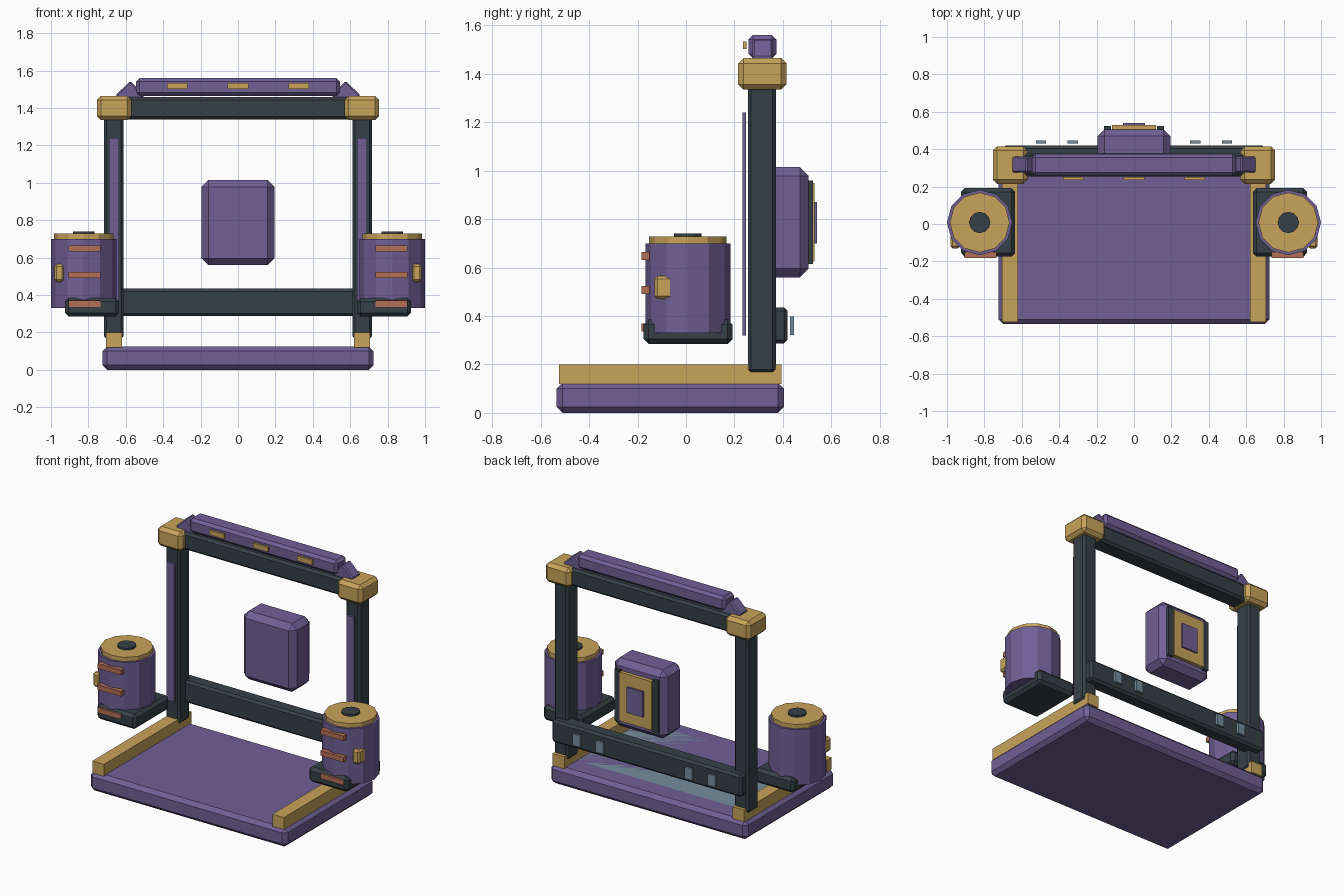
import bpy, math

if "Cube" in bpy.data.objects:
    bpy.data.objects.remove(bpy.data.objects["Cube"])

def material(name, rgb):
    m = bpy.data.materials.new(name)
    m.diffuse_color = (*rgb, 1)
    m.use_nodes = True
    m.node_tree.nodes["Principled BSDF"].inputs["Base Color"].default_value = m.diffuse_color
    return m

PURPLE = material("purple", (0.16, 0.115, 0.30))
DARK = material("dark slate", (0.036, 0.053, 0.062))
GOLD = material("gold", (0.58, 0.37, 0.105))
RUST = material("rust", (0.45, 0.16, 0.09))
TEAL = material("grey blue", (0.18, 0.27, 0.34))

def finish(name, mat, bevel=0):
    o = bpy.context.object
    o.name = name
    o.data.materials.append(mat)
    if bevel:
        b = o.modifiers.new("bevel", 'BEVEL')
        b.width, b.segments = bevel, 1
    return o

def box(name, mat, x, y, z, bevel=0):
    """Box given as (min, max) on each axis."""
    bpy.ops.mesh.primitive_cube_add(size=1, location=[sum(a) / 2 for a in (x, y, z)])
    bpy.context.object.scale = [a[1] - a[0] for a in (x, y, z)]
    bpy.ops.object.transform_apply(location=False, rotation=False, scale=True)
    return finish(name, mat, bevel)

def pair(name, mat, x, y, z, bevel=0):
    """Same box on both sides."""
    box(name + "_right", mat, x, y, z, bevel)
    box(name + "_left", mat, (-x[1], -x[0]), y, z, bevel)

def drum(name, mat, x, y, r, z):
    bpy.ops.mesh.primitive_cylinder_add(vertices=12, radius=r, depth=z[1] - z[0],
                                        location=(x, y, sum(z) / 2))
    return finish(name, mat)

# Base, floor panel flush with its top, and side rails
box("base", PURPLE, (-.725, .725), (-.535, .405), (0, .125), .025)
box("floor_panel", TEAL, (-.62, .62), (-.42, .26), (.117, .125))
pair("rail", GOLD, (.62, .705), (-.525, .395), (.12, .2))

# Frame
pair("post", DARK, (.612, .716), (.255, .372), (.165, 1.40), .014)
pair("post_strip", PURPLE, (.635, .69), (.234, .248), (.32, 1.24))
pair("corner_block", GOLD, (.57, .755), (.215, .415), (1.335, 1.465), .022)
box("top_beam", DARK, (-.62, .62), (.255, .38), (1.34, 1.458), .015)
box("lower_beam", DARK, (-.70, .70), (.32, .42), (.287, .435), .015)
for i, x in enumerate((.30, .47)):
    pair(f"beam_tab_{i}", TEAL, (x, x + .055), (.43, .446), (.322, .398))

# Top handle with slanted ends and gold tabs
box("handle", PURPLE, (-.545, .545), (.258, .373), (1.465, 1.56), .018)
for s in (-1, 1):
    o = box("handle_end", PURPLE, (.577 * s - .055, .577 * s + .055), (.275, .36),
            (1.412, 1.522), .008)
    o.rotation_euler.y = s * math.radians(44)
for x in (-.325, 0, .325):
    box("handle_tab", GOLD, (x - .055, x + .055), (.236, .25), (1.503, 1.534))

# Central pack with layered rear panel
box("pack", PURPLE, (-.195, .195), (.305, .506), (.56, 1.015), .036)
box("pack_panel", GOLD, (-.118, .118), (.50, .53), (.625, .95))
pair("pack_edge", DARK, (.122, .16), (.50, .525), (.615, .96))
box("pack_window", PURPLE, (-.06, .06), (.525, .541), (.70, .87))

# Side canisters on brackets
pair("bracket", DARK, (.635, .925), (-.175, .192), (.285, .385), .02)
pair("knob", GOLD, (.93, .982), (-.13, -.055), (.47, .565), .012)
for i, z in enumerate((.337, .49, .632)):
    pair(f"canister_band_{i}", RUST, (.735, .905), (-.183, -.15), (z, z + .033))
for s in (-1, 1):
    drum("canister", PURPLE, .825 * s, .008, .175, (.33, .70))
    drum("canister_lid", GOLD, .825 * s, .008, .16, (.69, .728))
    drum("canister_cap", DARK, .825 * s, .008, .057, (.72, .74))
